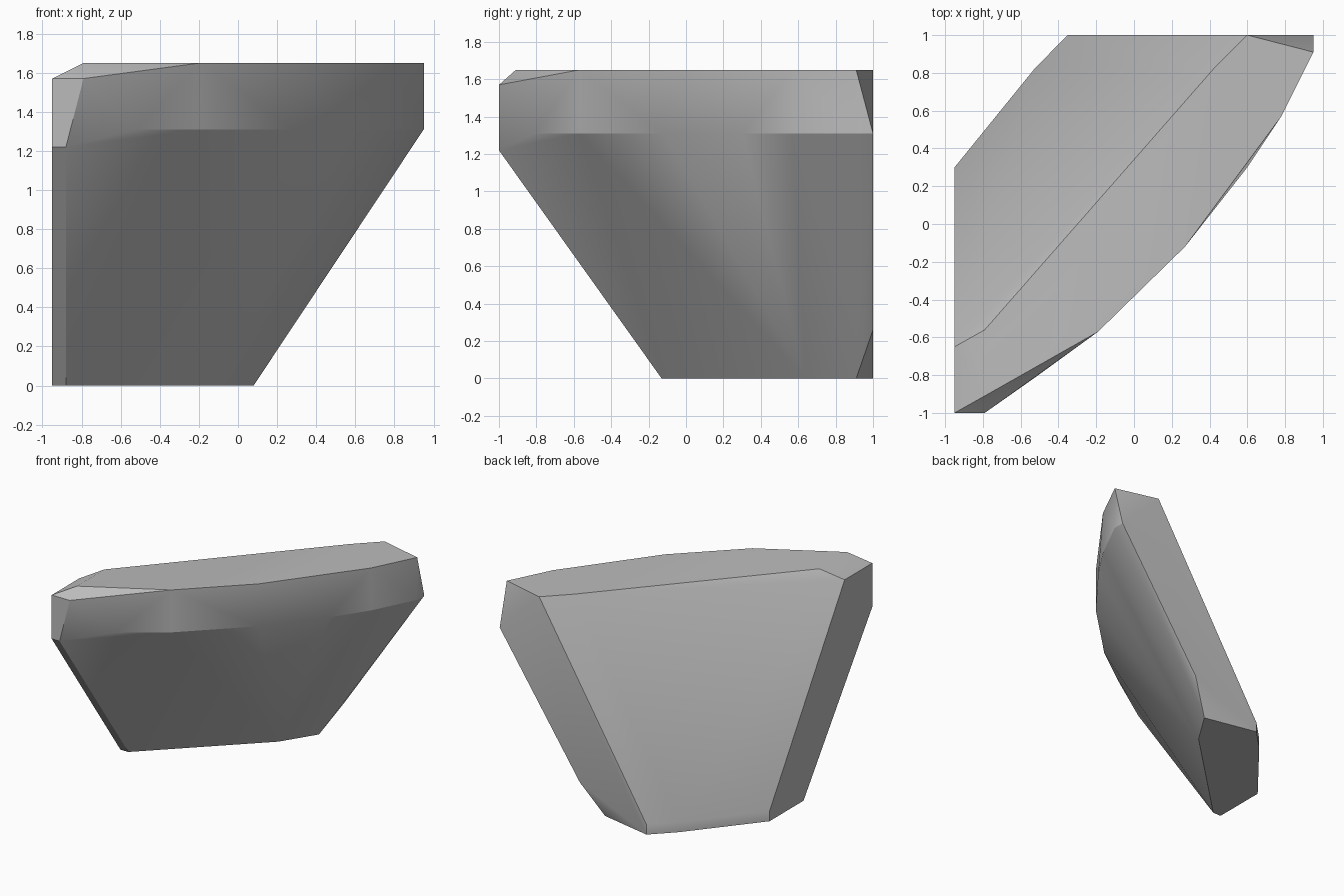
import bpy
import bmesh
import math

# Remove only the default object
default_cube = bpy.data.objects.get("Cube")
if default_cube:
    bpy.data.objects.remove(default_cube, do_unlink=True)


def make_material(name, color):
    material = bpy.data.materials.new(name)
    material.use_nodes = True
    material.diffuse_color = color
    shader = next(node for node in material.node_tree.nodes
                  if node.type == "BSDF_PRINCIPLED")
    shader.inputs["Base Color"].default_value = color
    return material


def add_outline(bm, height, outline):
    """Place a horizontal run of corner points at one height."""
    for x, y in outline:
        bm.verts.new((x, y, height))


# Heights of the main levels
TOP, CHAMFER, BAND, CORNER, LIP = 1.65, 1.57, 1.31, 1.22, 0.08

# Extreme planes shared by the flat end cuts
LEFT, BACK, FRONT = -0.95, 1.0, -1.0

bm = bmesh.new()

# Curved front band: the same rim at the top and at its lower edge
front_rim = [(0.95, 0.91), (0.78, 0.57), (0.27, -0.12), (-0.19, -0.57)]
add_outline(bm, TOP, front_rim)
add_outline(bm, BAND, front_rim)
add_outline(bm, BAND, [(0.95, BACK), (0.60, 0.30), (-0.52, -0.81)])

# Back ridge and pointed end of the top face
add_outline(bm, TOP, [(0.60, BACK), (0.42, 0.82), (-0.79, -0.56), (-0.79, -0.91)])

# Chamfered front corner
add_outline(bm, CHAMFER, [(LEFT, -0.65), (LEFT, FRONT), (-0.79, FRONT)])
add_outline(bm, CORNER, [(LEFT, FRONT), (-0.88, FRONT)])

# Narrow foot: a short upright lip at the back, a sloped front edge
back_lip = [(-0.35, BACK), (-0.52, 0.83), (LEFT, 0.30)]
add_outline(bm, LIP, back_lip)
add_outline(bm, 0, back_lip)
add_outline(bm, 0, [(LEFT, -0.13), (-0.88, -0.13), (-0.09, 0.64), (0.08, 0.91)])
add_outline(bm, 0.26, [(0.24, BACK)])

# Wrap the outlines in one faceted solid and merge flat triangles
hull = bmesh.ops.convex_hull(bm, input=bm.verts[:])
unused = {item for item in hull["geom_interior"] + hull["geom_unused"]
          if isinstance(item, bmesh.types.BMVert)}
bmesh.ops.delete(bm, geom=list(unused), context="VERTS")
bmesh.ops.dissolve_limit(bm, angle_limit=math.radians(1),
                         verts=bm.verts[:], edges=bm.edges[:])
bmesh.ops.recalc_face_normals(bm, faces=bm.faces[:])

mesh = bpy.data.meshes.new("faceted_block")
bm.to_mesh(mesh)
bm.free()
mesh.materials.append(make_material("plain grey", (0.5, 0.5, 0.5, 1)))

block = bpy.data.objects.new("faceted_block", mesh)
bpy.context.collection.objects.link(block)

# Smooth the shallow facets, keep the cut edges crisp
bpy.ops.object.select_all(action="DESELECT")
block.select_set(True)
bpy.context.view_layer.objects.active = block
bpy.ops.object.shade_smooth_by_angle(angle=math.radians(30))
